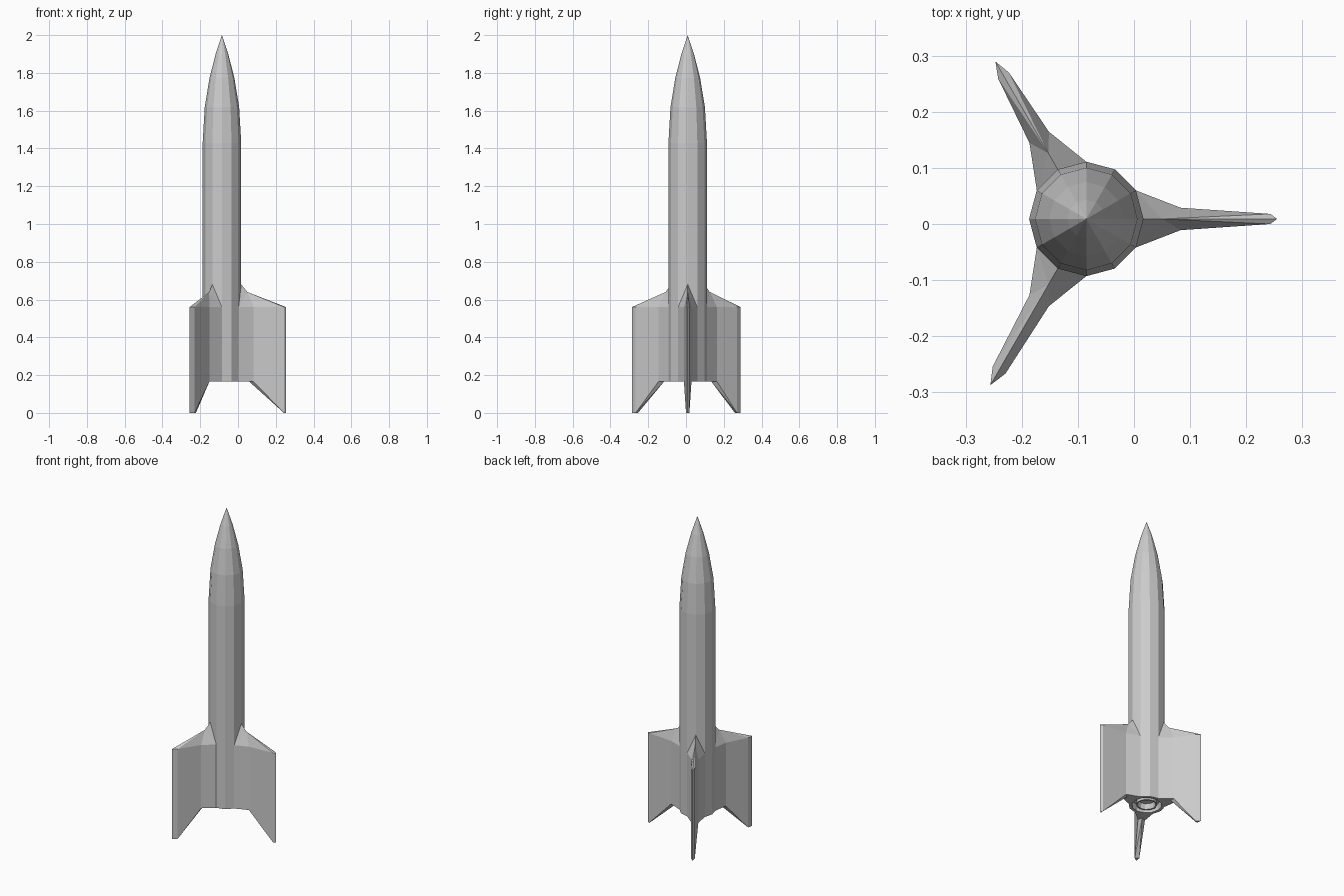
import bpy, bmesh
from math import radians, sqrt, cos, sin
from mathutils import Matrix

if "Cube" in bpy.data.objects:
    bpy.data.objects.remove(bpy.data.objects["Cube"])

AXIS = (-0.085, 0.009, 0.0)
SIDES = 12
R, BASE, SHOULDER, TOP = 0.102, 0.165, 1.43, 2.0


def add_object(name, bm):
    bmesh.ops.remove_doubles(bm, verts=bm.verts, dist=1e-5)
    bmesh.ops.recalc_face_normals(bm, faces=bm.faces)
    mesh = bpy.data.meshes.new(name)
    bm.to_mesh(mesh)
    bm.free()
    obj = bpy.data.objects.new(name, mesh)
    obj.location = AXIS
    bpy.context.collection.objects.link(obj)
    return obj


def lathe(name, profile):
    """Faceted solid of revolution from (radius, z) points."""
    bm = bmesh.new()
    rings = []
    for r, z in profile:
        rings.append([bm.verts.new((r * cos(radians(360 * i / SIDES)),
                                    r * sin(radians(360 * i / SIDES)), z))
                      for i in range(SIDES)])
    for a, b in zip(rings, rings[1:]):
        for i in range(SIDES):
            j = (i + 1) % SIDES
            bm.faces.new((a[i], a[j], b[j], b[i]))
    return add_object(name, bm)


def fin(name, angle, outer, tip, half):
    """Tapered fin with a sloped ridge on top and a swept V underside."""
    bm = bmesh.new()
    v = lambda x, y, z: bm.verts.new((x, y, z))
    ridge = [v(R, 0, 0.68), v(0.135, 0, 0.64)]
    tip_top, tip_low = v(tip, 0, 0.56), v(tip, 0, 0)
    keel, heart = v(0.145, 0, BASE), v(0.09, 0, BASE)
    ends = []
    for s in (-1, 1):
        plan = [(0.088, 0.051), (0.168, 0.02), (outer, half)]
        top = [v(x, s * y, 0.56) for x, y in plan]
        low = [v(x, s * y, z) for (x, y), z in zip(plan, (BASE, BASE, 0))]
        # Ridge slopes
        bm.faces.new((ridge[0], ridge[1], top[0]))
        bm.faces.new((ridge[1], top[1], top[0]))
        bm.faces.new((ridge[1], top[2], top[1]))
        bm.faces.new((ridge[1], tip_top, top[2]))
        # Vertical sides and leading edge
        for i in range(2):
            bm.faces.new((top[i], top[i + 1], low[i + 1], low[i]))
        bm.faces.new((top[2], tip_top, tip_low, low[2]))
        # Underside
        bm.faces.new((heart, low[0], low[1], keel))
        bm.faces.new((keel, low[1], low[2]))
        ends.append(low[2])
    bm.faces.new((keel, ends[0], ends[1]))
    bm.faces.new((ends[0], tip_low, ends[1]))
    bmesh.ops.rotate(bm, verts=bm.verts, cent=(0, 0, 0),
                     matrix=Matrix.Rotation(radians(angle), 3, 'Z'))
    return add_object(name, bm)


# Rocket hull: hollow engine recess, straight body and ogive nose
L = TOP - SHOULDER
rho = (R * R + L * L) / (2 * R)
nose = [(max(0, sqrt(rho * rho - (L * t) ** 2) - rho + R), SHOULDER + L * t)
        for t in (0.0, 0.33, 0.6, 0.82, 1.0)]
lathe("hull", [(0, 0.20), (0.078, 0.20), (0.084, BASE), (R, BASE)] + nose)

# Engine nozzle inside the recess
lathe("nozzle", [(0.045, 0.20), (0.052, 0.168), (0.06, 0.168), (0.055, 0.20)])

# Three fins with slightly different spans
fin("fin_right", 0, 0.328, 0.340, 0.009)
fin("fin_back", 120, 0.295, 0.324, 0.011)
fin("fin_front", 240, 0.311, 0.342, 0.013)
